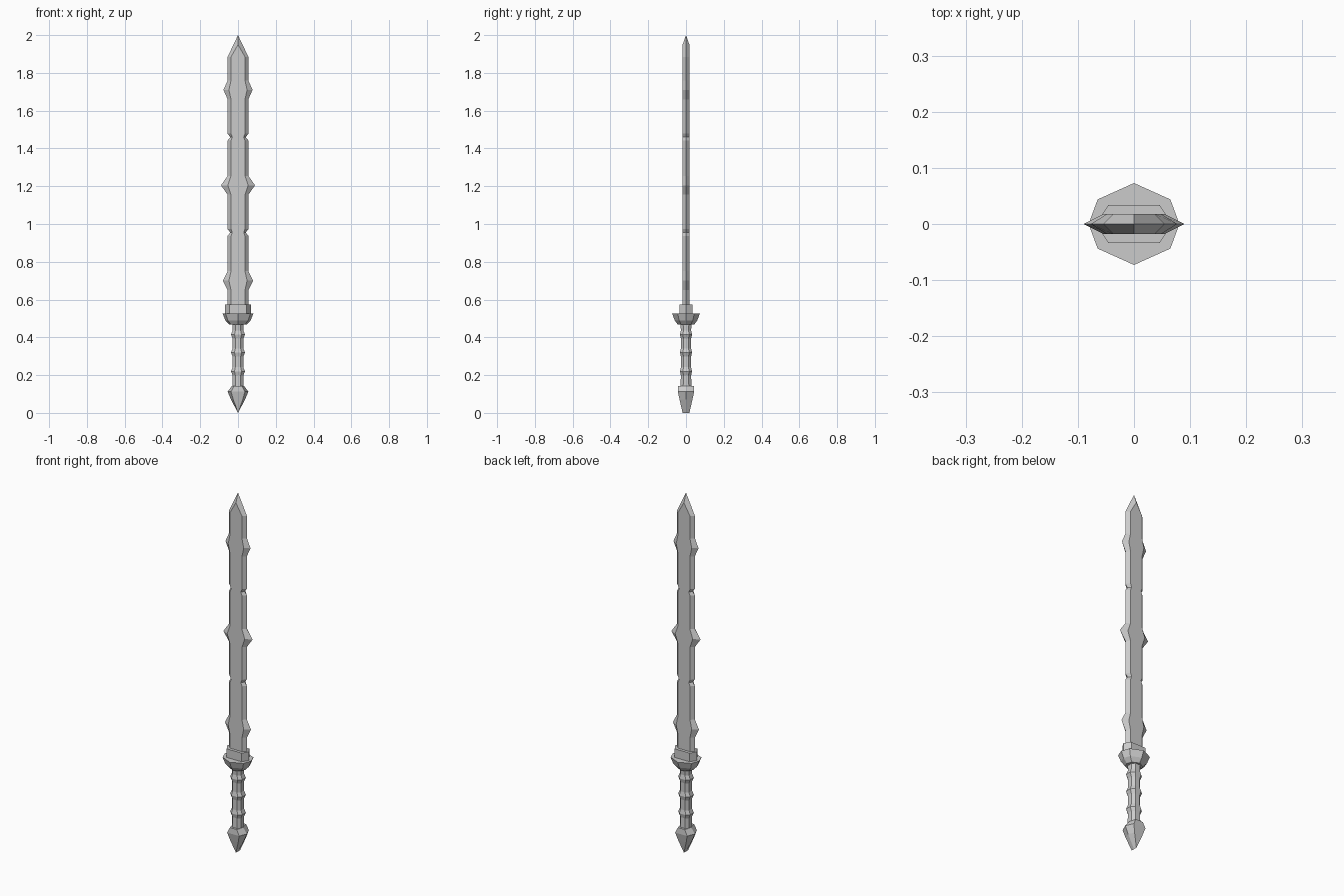
import bpy, bmesh

if "Cube" in bpy.data.objects:
    bpy.data.objects.remove(bpy.data.objects["Cube"])

HEX = [(1, 0), (.67, 1), (-.67, 1), (-1, 0), (-.67, -1), (.67, -1)]
GEM = [(1, 0), (.8, .6), (0, 1), (-.8, .6), (-1, 0), (-.8, -.6), (0, -1), (.8, -.6)]
OCT = [(1, .5), (.5, 1), (-.5, 1), (-1, .5), (-1, -.5), (-.5, -1), (.5, -1), (1, -.5)]


def loft(name, rings):
    """Skin a stack of equal-length point rings and cap both ends."""
    bm = bmesh.new()
    loops = [[bm.verts.new(p) for p in ring] for ring in rings]
    n = len(loops[0])
    for a, b in zip(loops, loops[1:]):
        for i in range(n):
            j = (i + 1) % n
            bm.faces.new((a[i], a[j], b[j], b[i]))
    bm.faces.new(loops[0][::-1])
    bm.faces.new(loops[-1])
    bmesh.ops.remove_doubles(bm, verts=bm.verts, dist=0.0005)
    bmesh.ops.recalc_face_normals(bm, faces=bm.faces)
    mesh = bpy.data.meshes.new(name)
    bm.to_mesh(mesh)
    bm.free()
    obj = bpy.data.objects.new(name, mesh)
    bpy.context.collection.objects.link(obj)
    return obj


def stack(name, section, levels):
    return loft(name, [[(x * rx, y * ry, z) for x, y in section]
                       for z, rx, ry in levels])


def blade_ring(z, edge, ridge, t=0.018, ridge_z=None):
    rz = z if ridge_z is None else ridge_z
    return [(edge, 0, z), (ridge, t, rz), (-ridge, t, rz),
            (-edge, 0, z), (-ridge, -t, rz), (ridge, -t, rz)]


# Blade with spikes and notches along both edges: centre z, half height, edge, ridge
features = [(0.70, .05, .08, .048), (0.955, .018, .041, .03), (1.205, .05, .09, .054),
            (1.46, .018, .041, .03), (1.71, .05, .077, .048)]
rings = [blade_ring(0.55, .055, .037)]
for z, h, edge, ridge in features:
    rings += [blade_ring(z - h, .055, .037), blade_ring(z, edge, ridge),
              blade_ring(z + h, .055, .037)]
rings += [blade_ring(1.885, .055, .037), blade_ring(2.0, 0, 0, ridge_z=1.95)]
loft("blade", rings)

# Collar and guard
stack("collar", HEX, [(0.51, .068, .034), (0.573, .068, .034)])
stack("guard", GEM, [(0.467, .045, .043), (0.49, .067, .06), (0.525, .081, .073)])

# Grip with three raised rings
grip = [(0.13, .028, .03)]
for z in (0.22, 0.32, 0.415):
    grip += [(z - .022, .028, .027), (z, .037, .032), (z + .022, .028, .027)]
grip.append((0.475, .028, .03))
stack("grip", OCT, grip)

# Pommel tapering to a chisel edge
stack("pommel", HEX, [(0, 0, .018), (0.07, .037, .034), (0.112, .055, .043),
                      (0.143, .032, .041)])
